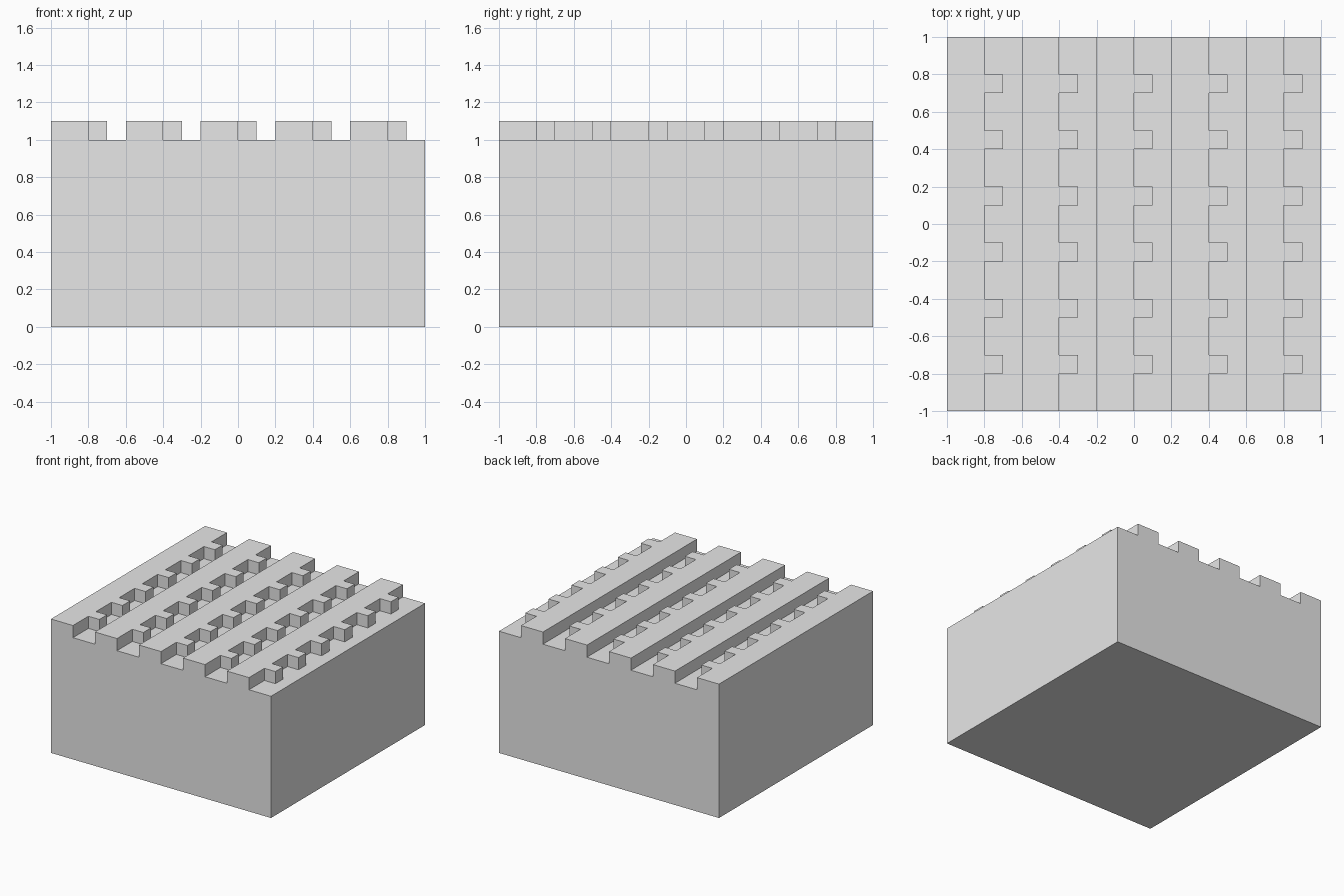
import bpy
import bmesh

cube = bpy.data.objects.get("Cube")
if cube:
    bpy.data.objects.remove(cube, do_unlink=True)

BASE_TOP, TOP = 1.0, 1.1
RIDGES, RIDGE_WIDTH, PITCH = 5, 0.2, 0.4
TOOTH, TOOTH_PITCH, TEETH = 0.1, 0.3, 6

grey = bpy.data.materials.new("light grey")
grey.use_nodes = True
grey.diffuse_color = (0.8, 0.8, 0.8, 1)
grey.node_tree.nodes["Principled BSDF"].inputs["Base Color"].default_value = grey.diffuse_color


def prism(name, outline, bottom, top):
    """Extrude a flat outline upward into a solid."""
    bm = bmesh.new()
    face = bm.faces.new([bm.verts.new((x, y, bottom)) for x, y in outline])
    raised = bmesh.ops.extrude_face_region(bm, geom=[face], use_keep_orig=True)["geom"]
    verts = [v for v in raised if isinstance(v, bmesh.types.BMVert)]
    bmesh.ops.translate(bm, verts=verts, vec=(0, 0, top - bottom))
    bmesh.ops.recalc_face_normals(bm, faces=bm.faces)
    mesh = bpy.data.meshes.new(name)
    bm.to_mesh(mesh)
    bm.free()
    mesh.materials.append(grey)
    obj = bpy.data.objects.new(name, mesh)
    bpy.context.collection.objects.link(obj)
    return obj


# Solid block
prism("base_block", [(-1, -1), (1, -1), (1, 1), (-1, 1)], 0, BASE_TOP)

# Ridges running front to back, toothed along their left edge
for i in range(RIDGES):
    x0 = -1 + i * PITCH
    x1 = x0 + RIDGE_WIDTH
    outline = [(x0, -1), (x1, -1)]
    for t in range(TEETH):
        y0 = -0.8 + t * TOOTH_PITCH
        y1 = y0 + TOOTH
        outline += [(x1, y0), (x1 + TOOTH, y0), (x1 + TOOTH, y1), (x1, y1)]
    outline += [(x1, 1), (x0, 1)]
    prism(f"toothed_ridge_{i + 1}", outline, BASE_TOP, TOP)
